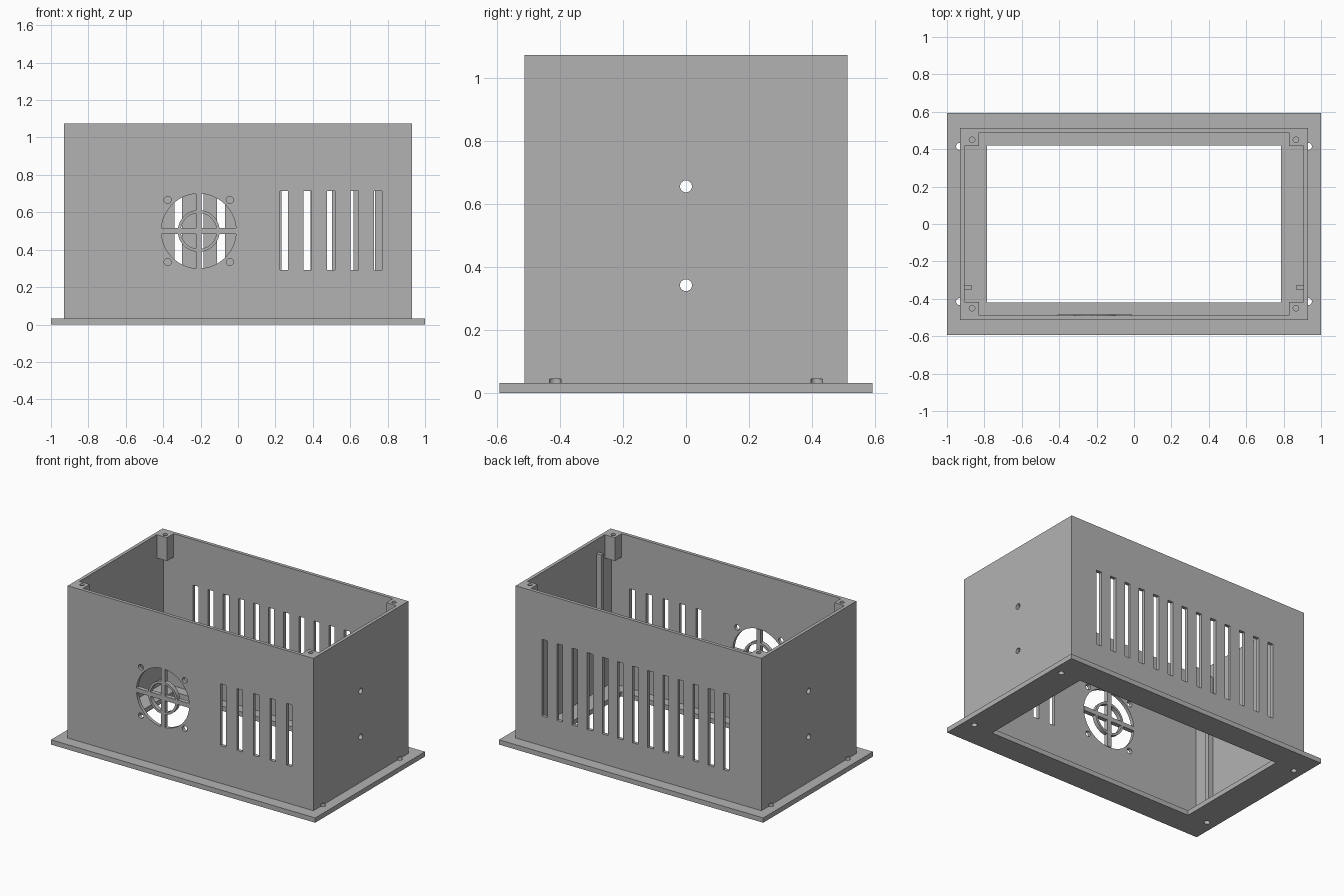
import bpy, bmesh
from mathutils import Matrix, Vector

cube = bpy.data.objects.get("Cube")
if cube:
    bpy.data.objects.remove(cube, do_unlink=True)

grey = bpy.data.materials.new("plain grey")
grey.use_nodes = True
grey.diffuse_color = (0.45, 0.45, 0.45, 1)
grey.node_tree.nodes["Principled BSDF"].inputs["Base Color"].default_value = grey.diffuse_color


def add_box(bm, lo, hi):
    lo, hi = Vector(lo), Vector(hi)
    bmesh.ops.create_cube(bm, size=1, matrix=Matrix.Translation((lo + hi) / 2)
                          @ Matrix.Diagonal((*(hi - lo), 1)))


def add_rod(bm, centre, radius, length, axis, sides=24):
    turn = Vector((0, 0, 1)).rotation_difference(Vector(axis)).to_matrix().to_4x4()
    bmesh.ops.create_cone(bm, cap_ends=True, segments=sides, radius1=radius, radius2=radius,
                          depth=length, matrix=Matrix.Translation(centre) @ turn)


def make(name, bm):
    mesh = bpy.data.meshes.new(name)
    bm.to_mesh(mesh)
    bm.free()
    mesh.materials.append(grey)
    obj = bpy.data.objects.new(name, mesh)
    bpy.context.collection.objects.link(obj)
    return obj


def combine(obj, bm, operation="DIFFERENCE"):
    """Apply a boolean with the given geometry, then discard the helper."""
    tool = make("helper", bm)
    tool.hide_render = True
    mod = obj.modifiers.new("boolean", "BOOLEAN")
    mod.operation, mod.object, mod.solver = operation, tool, "EXACT"
    bpy.context.view_layer.update()
    result = bpy.data.meshes.new_from_object(obj.evaluated_get(bpy.context.evaluated_depsgraph_get()))
    obj.modifiers.clear()
    obj.data = result
    bpy.data.objects.remove(tool, do_unlink=True)


WX, WY, TOP, FLOOR = 0.93, 0.513, 1.075, 0.033   # outer walls
IX, IY = 0.907, 0.49                             # inner walls
SIGNS = [(sx, sy) for sx in (-1, 1) for sy in (-1, 1)]
FAN_X, FAN_Z, FAN_R = -0.21, 0.5, 0.2

# Mounting holes, which also notch the foot of the side walls
def mounting_holes():
    bm = bmesh.new()
    for sx, sy in SIGNS:
        add_rod(bm, (sx * 0.932, sy * 0.415, 0), 0.019, 0.09, (0, 0, 1))
    return bm

# Base flange with its large window
bm = bmesh.new()
add_box(bm, (-1, -0.593, 0), (1, 0.593, FLOOR))
flange = make("base_flange", bm)
bm = bmesh.new()
add_box(bm, (-0.785, -0.42, -1), (0.785, 0.42, 1))
combine(flange, bm)
combine(flange, mounting_holes())

# Four-sided enclosure
bm = bmesh.new()
add_box(bm, (-WX, -WY, FLOOR), (WX, WY, TOP))
walls = make("enclosure_walls", bm)
bm = bmesh.new()
add_box(bm, (-IX, -IY, -1), (IX, IY, 2))
combine(walls, bm)
combine(walls, mounting_holes())

# Vents, fan opening, fan screw holes and cable holes
bm = bmesh.new()
for i in range(5):
    x = 0.246 + i * 0.1257
    add_box(bm, (x - 0.021, -0.6, 0.291), (x + 0.021, -0.4, 0.714))
for i in range(13):
    x = 0.711 - i * 0.1145
    add_box(bm, (x - 0.021, 0.4, 0.237), (x + 0.021, 0.6, 0.762))
add_rod(bm, (FAN_X, -0.5, FAN_Z), FAN_R, 0.2, (0, 1, 0), 64)
for sx, sz in SIGNS:
    add_rod(bm, (FAN_X + sx * 0.166, -0.5, FAN_Z + sz * 0.166), 0.019, 0.2, (0, 1, 0))
for sx in (-1, 1):
    for z in (0.343, 0.657):
        add_rod(bm, (sx * WX, 0, z), 0.019, 0.2, (1, 0, 0))
combine(walls, bm)

# Fan grille: a ring crossed by two bars
front, back = -WY, -0.484
mid, deep = (front + back) / 2, back - front
bm = bmesh.new()
add_rod(bm, (FAN_X, mid, FAN_Z), 0.112, deep, (0, 1, 0), 48)
grille = make("fan_grille", bm)
bm = bmesh.new()
add_rod(bm, (FAN_X, mid, FAN_Z), 0.096, 0.2, (0, 1, 0), 48)
combine(grille, bm)
for w, h in ((0.015, FAN_R), (FAN_R, 0.015)):
    bm = bmesh.new()
    add_box(bm, (FAN_X - w, front, FAN_Z - h), (FAN_X + w, back, FAN_Z + h))
    combine(grille, bm, "UNION")

# Corner posts with blind screw holes
for sx, sy in SIGNS:
    bm = bmesh.new()
    xs, ys = sorted((sx * IX, sx * 0.83)), sorted((sy * IY, sy * 0.418))
    add_box(bm, (xs[0], ys[0], 0.915), (xs[1], ys[1], TOP))
    post = make("corner_post_" + ("back_" if sy > 0 else "front_") + ("left" if sx > 0 else "right"), bm)
    bm = bmesh.new()
    add_rod(bm, (sx * 0.866, sy * 0.45, TOP), 0.015, 0.24, (0, 0, 1))
    combine(post, bm)

# Vertical guide rails inside the side walls
for sx, side in ((1, "left"), (-1, "right")):
    bm = bmesh.new()
    xs = sorted((sx * IX, sx * 0.87))
    add_box(bm, (xs[0], -0.354, FLOOR), (xs[1], -0.327, 0.98))
    make("guide_rail_" + side, bm)
